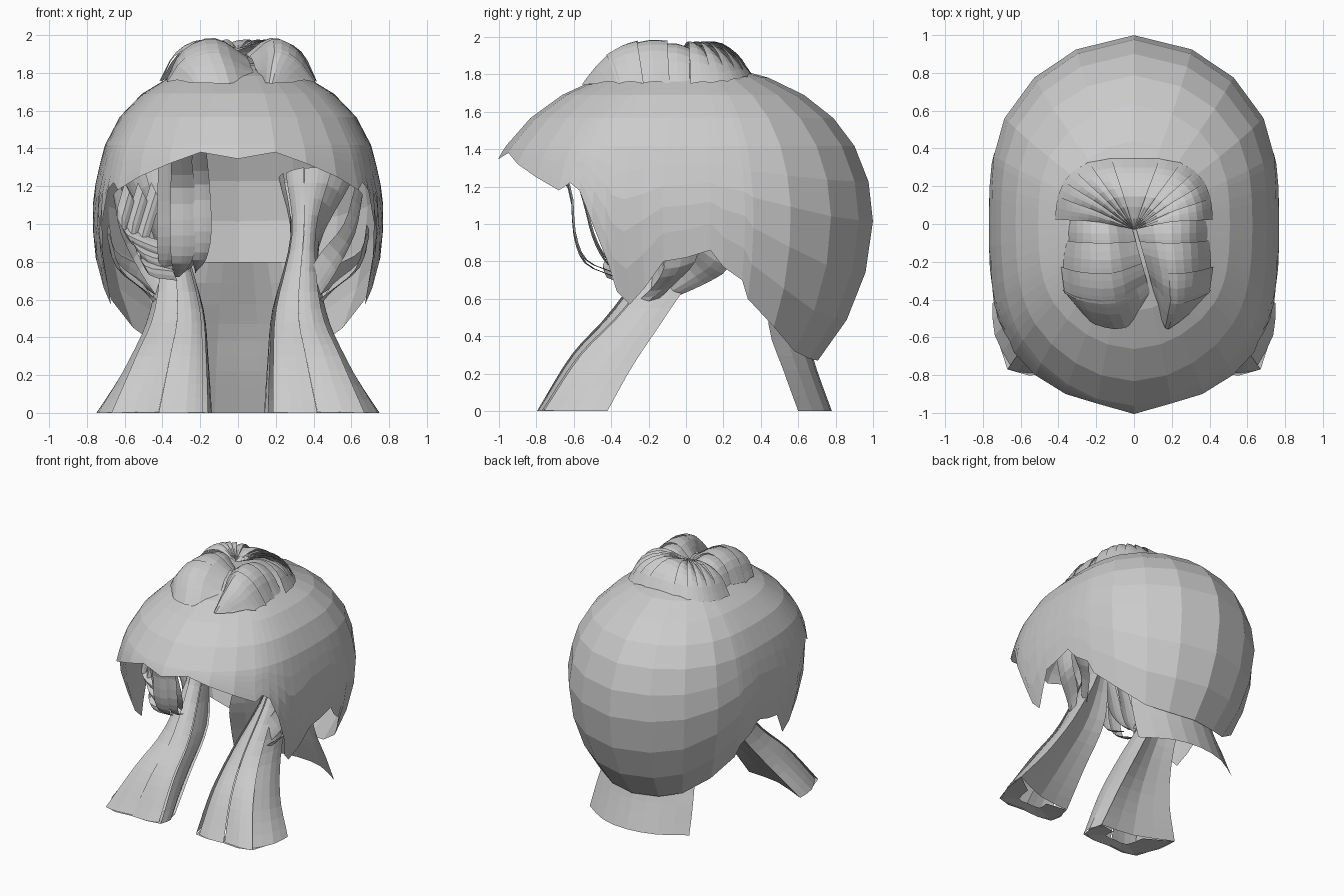
import bpy, bmesh, math
from mathutils import Vector

old = bpy.data.objects.get("Cube")
if old:
    bpy.data.objects.remove(old, do_unlink=True)

grey = bpy.data.materials.new("hair_grey")
grey.use_nodes = True
COLOUR = (0.6, 0.6, 0.6, 1)
grey.diffuse_color = COLOUR
bsdf = next(n for n in grey.node_tree.nodes if n.type == 'BSDF_PRINCIPLED')
bsdf.inputs["Base Color"].default_value = COLOUR
bsdf.inputs["Roughness"].default_value = 0.8


def smooth_path(points, steps):
    """Catmull-Rom samples through the control points."""
    p = [Vector(q) for q in points]
    p = [2 * p[0] - p[1]] + p + [2 * p[-1] - p[-2]]
    out = []
    for i in range(1, len(p) - 2):
        a, b, c, d = p[i - 1:i + 3]
        for k in range(steps):
            t = k / steps
            out.append(0.5 * (2 * b + (c - a) * t + (2 * a - 5 * b + 4 * c - d) * t ** 2
                              + (3 * b - a - 3 * c + d) * t ** 3))
    return out + [p[-2]]


def add_grid(bm, rows):
    """Quads between equal rows of points."""
    grid = [[bm.verts.new(v) for v in row] for row in rows]
    for r, s in zip(grid, grid[1:]):
        for i in range(len(r) - 1):
            bm.faces.new((r[i], r[i + 1], s[i + 1], s[i]))


def add_sheet(bm, rails, along=3, across=2):
    """Curved lock of hair spanning several rails."""
    cols = [smooth_path(r, along) for r in rails]
    add_grid(bm, [smooth_path(row, across) for row in zip(*cols)])


def add_lock(bm, a, b, bulge):
    """Lock between two rails, with its middle pushed out by a vector."""
    mid = [(Vector(p) + Vector(q)) / 2 + Vector(bulge) for p, q in zip(a, b)]
    add_sheet(bm, [a, mid, b])


def finish(name, bm, weld=False):
    if weld:
        bmesh.ops.remove_doubles(bm, verts=bm.verts, dist=0.0005)
    bmesh.ops.recalc_face_normals(bm, faces=bm.faces)
    me = bpy.data.meshes.new(name)
    bm.to_mesh(me)
    bm.free()
    me.materials.append(grey)
    ob = bpy.data.objects.new(name, me)
    bpy.context.collection.objects.link(ob)


def flip(points, side):
    return [(side * x, y, z) for x, y, z in points]


# Main cap: each column runs from the crown to one point of the jagged rim (y, z)
RIM = [(-1.1, 1.345), (-.95, 1.38), (-.9, 1.32), (-.8, 1.25), (-.68, 1.18), (-.62, 1.22),
       (-.57, 1.18), (-.5, 1.0), (-.42, .8), (-.37, .64), (-.3, .57), (-.22, .66),
       (-.12, .8), (0, .82), (.13, .86), (.2, .77), (.3, .7), (.33, .6), (.47, .45),
       (.58, .32), (.66, .28), (.75, .27)]
MID = 1.05
BAND = math.radians(27)


def cap_column(y, z, side):
    h = z - MID
    end = math.asin(h / (.81 if h > 0 else 1.1))
    depth = 1.08 if y < 0 else 1.0
    c = max(-1, min(1, y / (depth * math.cos(end))))
    s = math.sqrt(1 - c * c)
    # Level rings over the crown, then rings that follow the rim
    levels = [math.pi / 2 + (BAND - math.pi / 2) * i / 5 for i in range(6)]
    levels += [BAND + (end - BAND) * i / 5 for i in range(1, 6)]
    corner = (2 * s * c) ** 2
    col = []
    for e in levels:
        full = .08 * max(0, math.sin(2 * e - .6))
        wide = 1 + full + corner * (.09 if e > 0 else .09 + .08 * e)
        r = math.cos(e)
        back = 1 + full * .4 if c > 0 else 1
        col.append((side * .77 * wide * r * s, depth * back * r * c,
                    MID + math.sin(e) * (.81 if e > 0 else 1.1)))
    return col


bm = bmesh.new()
for side in (1, -1):
    add_grid(bm, [cap_column(y, z, side) for y, z in RIM])
finish("hair_cap", bm, weld=True)

# Crown lobes: arched locks on both sides of the parting (y, top height, outer x)
LOBE = [(.02, 1.94, .39), (-.1, 1.98, .4), (-.26, 1.98, .42), (-.4, 1.92, .41), (-.53, 1.76, .3)]
for side, label, width in ((1, "left", 1), (-1, "right", .92)):
    bm = bmesh.new()

    def arch(y, top, out):
        part = -.2 * y
        low = 1.75
        out = side * out * width
        return [(part + side * .01, y * .72 - .02, max(low, top - .09)),
                (part / 2 + out * .38, y, top),
                (out * .75, y * .97, top - .25 * (top - low)), (out, y * .87, low)]
    for (y, t, o), (y2, t2, o2) in zip(LOBE, LOBE[1:]):
        add_lock(bm, arch(y, t, o), arch(y2 - .02, t2 - .015, o2 - .01), (0, 0, .012))
    finish("crown_lobe_" + label, bm)

# Crown fan: radial locks behind the knot, ending in a squarish outline
bm = bmesh.new()


def ray(angle, lift):
    c, s = math.cos(angle), math.sin(angle)
    x = math.copysign(abs(c) ** .6, c) * .42
    y = math.copysign(abs(s) ** .8, s) * .35
    return [(0, -.03, 1.92), (.45 * x, .42 * y, 1.965 + lift), (.8 * x, .78 * y, 1.9 + lift),
            (x, y, 1.81 - .06 * abs(c))]


FAN = 11
for i in range(FAN):
    a = math.radians(2 + 174 * i / FAN)
    b = math.radians(2 + 174 * (i + 1.12) / FAN)
    add_lock(bm, ray(a, .012), ray(b, -.012), (0, 0, .008))
finish("crown_fan", bm)

# Front tresses: rails from the gathered root to the flared ends
TRESS = [
    [(.22, .15, 1.22), (.29, .06, .9), (.2, -.1, .55), (.18, -.37, .25), (.17, -.58, 0)],
    [(.24, 0, 1.27), (.28, -.05, .95), (.19, -.35, .55), (.17, -.59, .3), (.16, -.78, 0)],
    [(.35, -.02, 1.3), (.35, -.1, .97), (.32, -.39, .55), (.36, -.61, .3), (.42, -.79, 0)],
    [(.5, 0, 1.3), (.41, -.05, .95), (.44, -.33, .55), (.54, -.57, .3), (.67, -.77, 0)],
    [(.6, .08, 1.22), (.43, .12, .88), (.46, -.08, .55), (.58, -.28, .25), (.75, -.42, 0)],
]
# Side locks drawn in from the cap towards each tress
GATHER = [
    ([(.68, .26, .95), (.64, .23, .77), (.52, .1, .68), (.4, -.08, .6)],
     [(.68, .08, 1.0), (.65, .08, .86), (.52, 0, .78), (.4, -.14, .66)]),
    ([(.68, .08, .95), (.64, .05, .8), (.5, -.06, .68), (.42, -.2, .55)],
     [(.68, -.1, .95), (.62, -.12, .76), (.48, -.2, .64), (.38, -.3, .56)]),
    ([(.62, -.2, 1.2), (.56, -.2, 1.0), (.44, -.15, .85), (.36, -.2, .72)],
     [(.66, -.1, 1.15), (.62, -.12, .95), (.52, -.12, .75), (.42, -.2, .6)]),
]
for side, label in ((1, "left"), (-1, "right")):
    bm = bmesh.new()
    rails = [[Vector(p) for p in flip(r, side)] for r in TRESS]
    axis = [sum(row, Vector()) / len(row) for row in zip(*rails)]
    for a, b in zip(rails, rails[1:]):
        tucked = [p.lerp(c, .09) for p, c in zip(a, axis)]
        mid = []
        for p, q, c in zip(a, b, axis):
            out = (p + q) / 2 - c
            out.z = 0
            mid.append((p + q) / 2 + out * .1)
        add_sheet(bm, [tucked, mid, b], along=4)
    # Back layer, and the ends curling inwards
    back = [((p + q) / 2).lerp(c, .3) for p, q, c in zip(rails[0], rails[4], axis)]
    add_sheet(bm, [rails[0], back, rails[4]], along=4)
    add_sheet(bm, [[r[-1], r[-1].lerp(axis[-1], .6) + Vector((0, 0, .02))] for r in rails], along=1)
    finish("front_tress_" + label, bm)

    bm = bmesh.new()
    for a, b in GATHER:
        add_lock(bm, flip(a, side), flip(b, side), (side * .015, 0, -.01))
    finish("gathered_locks_" + label, bm)

# Nape tail: curved sheet from inside the cap down to the floor
bm = bmesh.new()
tail = []
for x, y in ((-.45, .6), (-.24, .73), (0, .78), (.24, .74), (.46, .6)):
    tail.append([(.65 * x, .47, .8), (.85 * x, y - .16, .47), (.95 * x, y - .08, .22), (x, y, 0)])
add_sheet(bm, tail)
finish("nape_tail", bm)

# Fringe: hooked locks hanging over the right side of the face
bm = bmesh.new()
FRONT_HOOK = [(-.78, 1.4), (-.62, 1.2), (-.59, .95), (-.53, .8), (-.38, .73)]
REAR_HOOK = [(-.62, 1.38), (-.54, 1.12), (-.49, .93), (-.43, .81), (-.36, .74)]
TAPER = (.03, .01, 0, .03, .09)
for hook, x0, x1, drop in ((FRONT_HOOK, -.25, -.14, -.01), (FRONT_HOOK, -.36, -.22, .01),
                           (REAR_HOOK, -.43, -.3, 0), (REAR_HOOK, -.3, -.17, -.02)):
    add_lock(bm, [(x0 + t * .3, y, z - drop) for (y, z), t in zip(hook, TAPER)],
             [(x1 - t, y, z - drop) for (y, z), t in zip(hook, TAPER)], (0, -.012, 0))
finish("fringe_hooks", bm)

# Curled locks between the fringe and the cap edge
bm = bmesh.new()
for k in range(3):
    a = [(-.6 + .07 * k, -.3, 1.22), (-.64 + .05 * k, -.34, 1.03 - .04 * k),
         (-.52, -.36 - .02 * k, .95 - .06 * k), (-.37, -.36, .9 - .05 * k)]
    b = [(x + .05, y - .03, z - .1) for x, y, z in a]
    add_lock(bm, a, b, (0, -.03, 0))
finish("curled_locks", bm)
